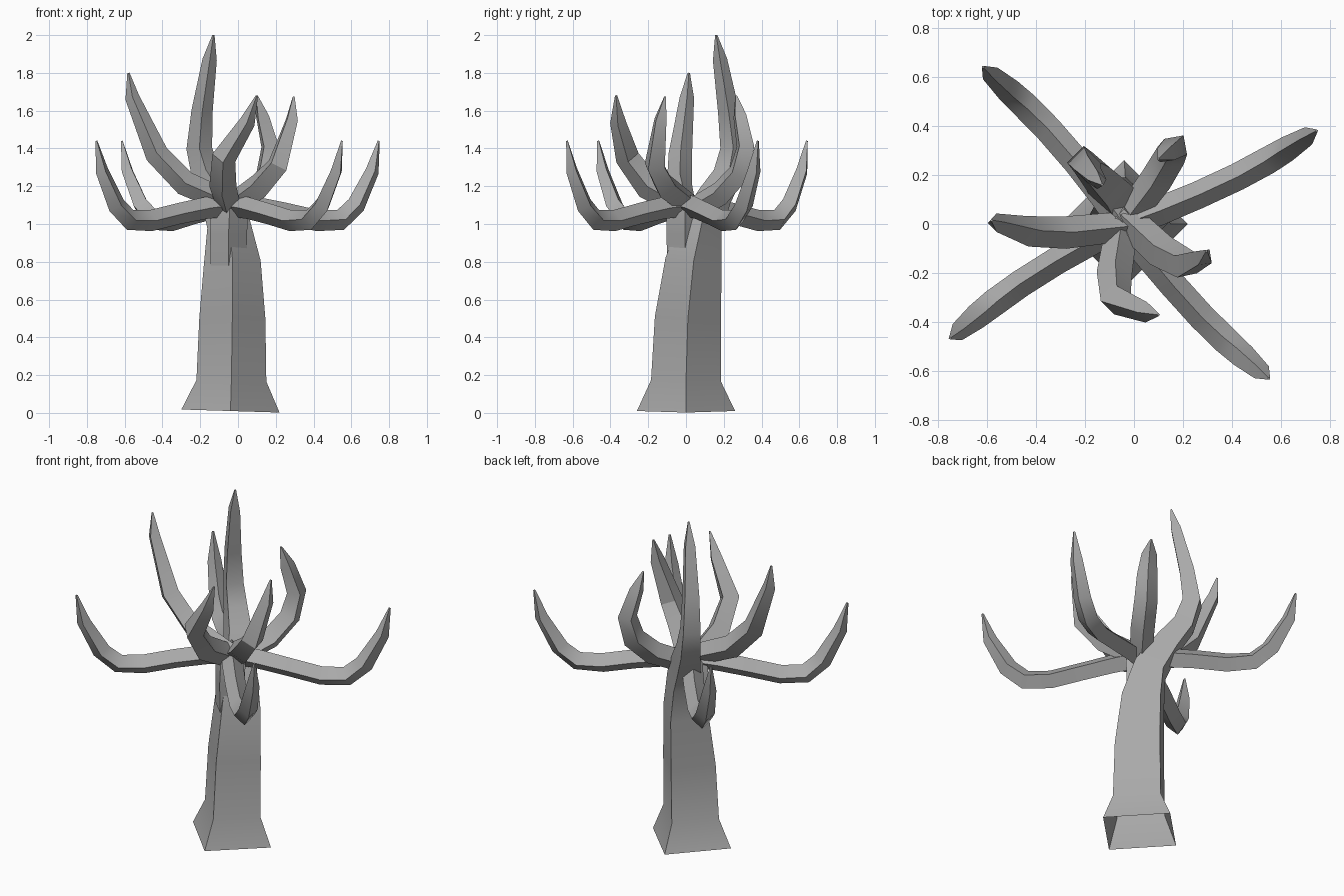
import bpy, bmesh, math
from mathutils import Vector

old = bpy.data.objects.get("Cube")
if old:
    bpy.data.objects.remove(old, do_unlink=True)

bark = bpy.data.materials.new("grey_bark")
bark.use_nodes = True
bark.diffuse_color = (0.4, 0.4, 0.4, 1)
bark.node_tree.nodes["Principled BSDF"].inputs["Base Color"].default_value = (0.4, 0.4, 0.4, 1)


def limb(name, path, radii, side, cap_start=True):
    """Four-sided tube with a ridge on top, swept along a path."""
    pts = [Vector(p) for p in path]
    bm = bmesh.new()
    rings = []
    for i, p in enumerate(pts):
        before, after = pts[max(i - 1, 0)], pts[min(i + 1, len(pts) - 1)]
        tangent = (after - before).normalized()
        across = (side - tangent * side.dot(tangent)).normalized()
        up = across.cross(tangent)
        r = radii[i]
        rings.append([bm.verts.new(p + d * r) for d in (across, up, -across, -up)])
    for a, b in zip(rings, rings[1:]):
        for k in range(4):
            n = (k + 1) % 4
            bm.faces.new((a[k], a[n], b[n], b[k]))
    bm.faces.new(rings[-1])
    if cap_start:
        bm.faces.new(rings[0][::-1])
    bmesh.ops.recalc_face_normals(bm, faces=bm.faces)
    mesh = bpy.data.meshes.new(name)
    bm.to_mesh(mesh)
    bm.free()
    mesh.materials.append(bark)
    obj = bpy.data.objects.new(name, mesh)
    bpy.context.collection.objects.link(obj)
    bpy.ops.object.select_all(action="DESELECT")
    obj.select_set(True)
    bpy.context.view_layer.objects.active = obj
    bpy.ops.object.shade_smooth_by_angle(angle=math.radians(30))


def branch(name, path, radii):
    heading = Vector(path[2]) - Vector(path[0])
    limb(name, path, radii, Vector((heading.y, -heading.x, 0)).normalized())


# Flared trunk, open below, sweeping into the tallest branch
limb("trunk",
     [(-.04, 0, .01), (-.035, 0, .17), (-.03, .01, .5), (-.03, .04, .8), (-.05, .08, 1.0),
      (-.11, .155, 1.15), (-.17, .22, 1.26), (-.205, .25, 1.4), (-.19, .225, 1.6),
      (-.15, .18, 1.87), (-.13, .16, 2)],
     [.26, .185, .175, .15, .115, .09, .077, .068, .056, .038, .006],
     Vector((1, 0, 0)), cap_start=False)

# Second stem that carries the crown
limb("crown_stem",
     [(-.05, -.005, .78), (-.05, -.005, .95), (-.045, -.005, 1.06), (-.04, 0, 1.15)],
     [.095, .098, .098, .06], Vector((1, 0, 0)))

# Four long low branches share one profile of reach, height and sideways bow
profile = [(.0, 1.1, 0), (.15, 1.085, .015), (.32, 1.055, .025), (.5, 1.018, .028),
           (.64, 1.022, .022), (.735, 1.1, .014), (.835, 1.28, .004), (.875, 1.44, 0)]
low_radii = [.06, .058, .056, .056, .056, .052, .038, .006]
for name, tip in {"low_branch_front_left": (.55, -.63), "low_branch_back_left": (.745, .38),
                  "low_branch_back_right": (-.615, .64),
                  "low_branch_front_right": (-.75, -.465)}.items():
    start = Vector((-.04, 0))
    reach = Vector(tip) - start
    bow = Vector((reach.y, -reach.x)).normalized()
    path = []
    for r, z, b in profile:
        p = start + reach * (r / profile[-1][0]) + bow * b
        path.append((p.x, p.y, z))
    branch(name, path, low_radii)

# Four upswept branches
branch("right_branch",
       [(-.04, -.01, 1.11), (-.28, -.035, 1.215), (-.43, -.03, 1.37), (-.56, .005, 1.67), (-.58, .015, 1.8)],
       [.06, .066, .062, .038, .006])
branch("front_branch",
       [(-.05, -.01, 1.09), (-.08, -.2, 1.2), (-.075, -.31, 1.35), (.05, -.36, 1.54), (.1, -.37, 1.68)],
       [.065, .072, .064, .042, .006])
branch("left_branch",
       [(-.03, .02, 1.1), (.11, -.11, 1.2), (.21, -.165, 1.31), (.285, -.135, 1.55), (.295, -.11, 1.675)],
       [.065, .07, .064, .04, .006])
branch("back_branch",
       [(-.03, .02, 1.07), (.09, .18, 1.16), (.15, .28, 1.27), (.17, .315, 1.41), (.13, .285, 1.57), (.1, .265, 1.68)],
       [.06, .066, .064, .056, .042, .006])
